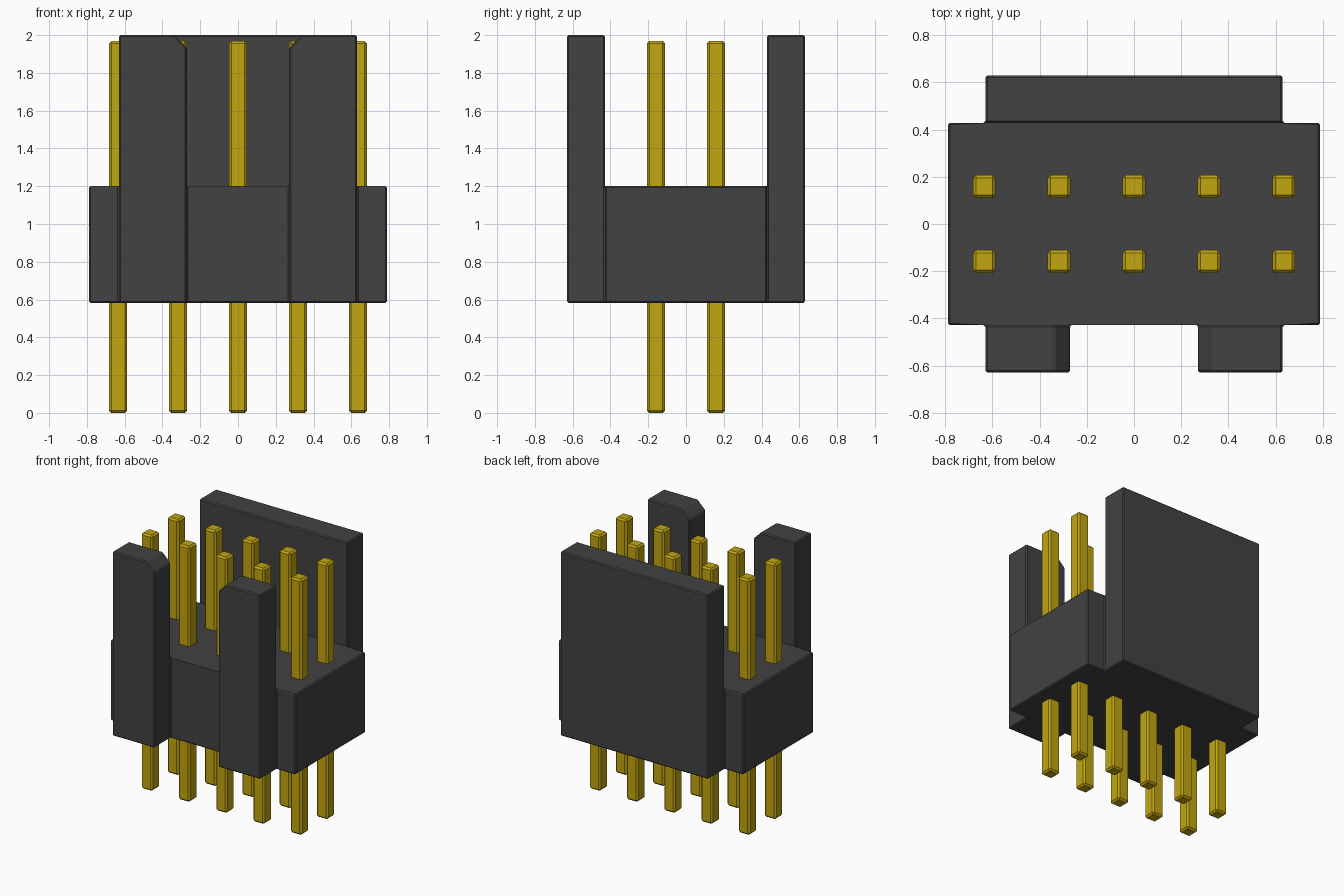
import bpy
import bmesh

cube = bpy.data.objects.get("Cube")
if cube:
    bpy.data.objects.remove(cube, do_unlink=True)


def material(name, rgb):
    m = bpy.data.materials.new(name)
    m.use_nodes = True
    m.diffuse_color = (*rgb, 1)
    bsdf = next(n for n in m.node_tree.nodes if n.type == 'BSDF_PRINCIPLED')
    bsdf.inputs["Base Color"].default_value = (*rgb, 1)
    return m


def finish(bm, name, mat):
    bmesh.ops.recalc_face_normals(bm, faces=bm.faces[:])
    mesh = bpy.data.meshes.new(name)
    bm.to_mesh(mesh)
    bm.free()
    mesh.materials.append(mat)
    ob = bpy.data.objects.new(name, mesh)
    bpy.context.collection.objects.link(ob)
    return ob


def raise_faces(bm, faces, height):
    """Extrude a face region up to an absolute height."""
    ext = bmesh.ops.extrude_face_region(bm, geom=faces)["geom"]
    for v in ext:
        if isinstance(v, bmesh.types.BMVert):
            v.co.z = height
    return [f for f in ext if isinstance(f, bmesh.types.BMFace)]


def bevel_all(bm, width):
    edges = [e for e in bm.edges if len(e.link_faces) == 2
             and e.calc_face_angle(0) > 0.3]
    bmesh.ops.bevel(bm, geom=edges, offset=width, segments=1,
                    affect='EDGES', clamp_overlap=True)


plastic = material("dark grey plastic", (0.054, 0.054, 0.054))
gold = material("gold metal", (0.54, 0.38, 0.005))

# Housing: block plan with a wide back wall and two front posts
BX, BY, WX, WY, PX = 0.788, 0.429, 0.63, 0.63, 0.272
Z0, Z1, Z2 = 0.582, 1.2, 2.0
bm = bmesh.new()
cache = {}


def plan_face(points):
    verts = []
    for p in points:
        if p not in cache:
            cache[p] = bm.verts.new((*p, Z0))
        verts.append(cache[p])
    bm.faces.new(verts)


plan_face([(-BX, -BY), (-WX, -BY), (-PX, -BY), (PX, -BY), (WX, -BY),
           (BX, -BY), (BX, BY), (WX, BY), (-WX, BY), (-BX, BY)])
plan_face([(-WX, BY), (WX, BY), (WX, WY), (-WX, WY)])
for a, b in ((-WX, -PX), (PX, WX)):
    plan_face([(a, -WY), (b, -WY), (b, -BY), (a, -BY)])

# Keep the bottom faces, then raise the block and the upright parts
base = bm.faces[:]
bottom = bmesh.ops.duplicate(bm, geom=base)["geom"]
tops = raise_faces(bm, base, Z1)
uprights = [f for f in tops if abs(f.calc_center_median().y) > BY]
raise_faces(bm, uprights, Z2)
bmesh.ops.remove_doubles(bm, verts=bm.verts[:], dist=1e-5)
doomed = [f for f in bm.faces if len(f.verts) < 3]
bmesh.ops.delete(bm, geom=doomed, context='FACES')
bmesh.ops.recalc_face_normals(bm, faces=bm.faces[:])
bmesh.ops.dissolve_limit(bm, angle_limit=0.02, verts=bm.verts[:],
                         edges=bm.edges[:])

# Chamfer the inner top edge of each front post, then soften all edges
inner = [e for e in bm.edges
         if all(abs(v.co.z - Z2) < 1e-4 and abs(abs(v.co.x) - PX) < 1e-4
                for v in e.verts)
         and abs(e.verts[0].co.x - e.verts[1].co.x) < 1e-4]
bmesh.ops.bevel(bm, geom=inner, offset=0.065, segments=1, affect='EDGES')
bevel_all(bm, 0.008)
finish(bm, "housing", plastic)

# Contact pins: two rows of five, running right through the block
for r, y in enumerate((-0.159, 0.159)):
    for c in range(5):
        bm = bmesh.new()
        bmesh.ops.create_cube(bm, size=1)
        for v in bm.verts:
            v.co.x *= 0.097
            v.co.y *= 0.097
            v.co.z = 0.0 if v.co.z < 0 else 1.968
        bevel_all(bm, 0.013)
        pin = finish(bm, f"pin_row{r + 1}_{c + 1}", gold)
        pin.location = ((c - 2) * 0.3175, y, 0)
